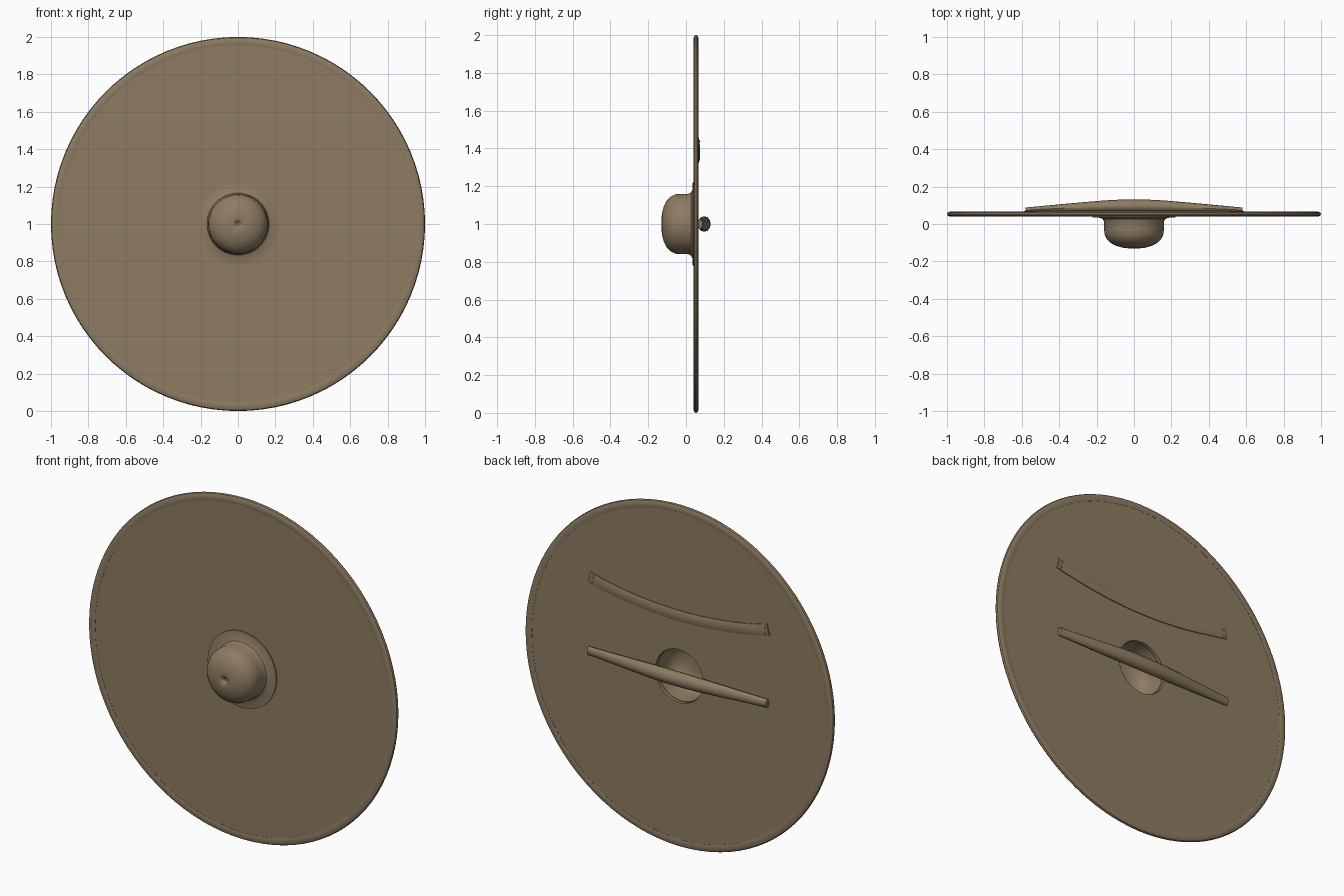
import bpy, bmesh, math

if "Cube" in bpy.data.objects:
    bpy.data.objects.remove(bpy.data.objects["Cube"])

# Single brown colour for the whole shield
brown = bpy.data.materials.new("worn_brown")
brown.diffuse_color = (0.27, 0.2, 0.122, 1)
brown.use_nodes = True
brown.node_tree.nodes["Principled BSDF"].inputs["Base Color"].default_value = brown.diffuse_color

CZ = 1.0  # height of the shield centre


def finish(bm, name, angle=35):
    bmesh.ops.remove_doubles(bm, verts=bm.verts, dist=1e-5)
    bmesh.ops.recalc_face_normals(bm, faces=bm.faces)
    me = bpy.data.meshes.new(name)
    bm.to_mesh(me)
    bm.free()
    ob = bpy.data.objects.new(name, me)
    bpy.context.collection.objects.link(ob)
    me.materials.append(brown)
    bpy.ops.object.select_all(action='DESELECT')
    ob.select_set(True)
    bpy.context.view_layer.objects.active = ob
    bpy.ops.object.shade_smooth_by_angle(angle=math.radians(angle))
    return ob


def lathe(name, profile, n, closed=True):
    """Spin (radius, y) points around the y axis through the shield centre."""
    bm = bmesh.new()
    rings = []
    for i in range(n):
        a = 2 * math.pi * i / n
        rings.append([bm.verts.new((r * math.cos(a), y, CZ + r * math.sin(a)))
                      for r, y in profile])
    m = len(profile)
    for i in range(n):
        p, q = rings[i], rings[(i + 1) % n]
        for j in range(m if closed else m - 1):
            k = (j + 1) % m
            bm.faces.new((p[j], p[k], q[k], q[j]))
    return finish(bm, name)


def loft(name, sections, angle=35):
    """Skin a list of closed sections and cap both ends."""
    bm = bmesh.new()
    rings = [[bm.verts.new(c) for c in s] for s in sections]
    n = len(rings[0])
    for p, q in zip(rings, rings[1:]):
        for j in range(n):
            k = (j + 1) % n
            bm.faces.new((p[j], p[k], q[k], q[j]))
    bm.faces.new(rings[0])
    bm.faces.new(rings[-1])
    return finish(bm, name, angle)


# Board with a central hand hole
lathe("board", [(0.155, 0.043), (0.97, 0.043), (0.97, 0.063), (0.155, 0.063)], 96)

# Rounded rim binding
lathe("rim", [(0.955, 0.042), (0.965, 0.040), (0.985, 0.040), (0.996, 0.045),
              (1.0, 0.053), (0.996, 0.061), (0.985, 0.066), (0.965, 0.066),
              (0.955, 0.064)], 96)

# Hollow domed boss with flange and small dimple
lathe("boss", [(0, -0.112), (0.008, -0.114), (0.018, -0.126), (0.03, -0.13),
               (0.06, -0.127), (0.095, -0.117), (0.125, -0.101), (0.146, -0.08),
               (0.157, -0.056), (0.16, -0.03), (0.16, 0.012), (0.166, 0.026),
               (0.18, 0.033), (0.222, 0.036), (0.222, 0.044), (0.152, 0.044),
               (0.15, -0.03), (0.146, -0.055), (0.136, -0.075), (0.115, -0.093),
               (0.085, -0.107), (0.05, -0.115), (0, -0.106)], 48, closed=False)

# Tapered hand grip across the hole: (x, outer y, half height)
half = [(0, 0.131, 0.041), (0.08, 0.130, 0.041), (0.16, 0.126, 0.039),
        (0.28, 0.116, 0.035), (0.42, 0.103, 0.030), (0.58, 0.088, 0.025)]
stations = [(-x, y, h) for x, y, h in reversed(half[1:])] + half
grip = []
for x, y1, h in stations:
    y0 = 0.062
    mid, ry = (y0 + y1) / 2, (y1 - y0) / 2
    grip.append([(x, mid + ry * math.sin(2 * math.pi * i / 12),
                  CZ + h * math.cos(2 * math.pi * i / 12)) for i in range(12)])
loft("hand_grip", grip, 40)


# Sagging arm strap, slightly domed, flat at its ends
def strap_z(x):
    return 1.355 + 0.07 * (x / 0.58) ** 2


strap = []
N = 24
for i in range(N + 1):
    x = -0.58 + 1.16 * i / N
    slope = 2 * 0.07 * x / 0.58 ** 2
    ln = math.hypot(1, slope)
    tx, tz = -slope / ln, 1 / ln
    flat = abs(x) > 0.53
    w = 0.034 if flat else 0.031
    dome = 0.070 if flat else 0.073
    strap.append([(x + o * w * tx, y, strap_z(x) + o * w * tz)
                  for o, y in ((-1, 0.061), (-1, 0.068), (-0.5, dome),
                               (0.5, dome), (1, 0.068), (1, 0.061))])
loft("arm_strap", strap)

# Rivets, two at each strap end
for side in (-1, 1):
    for k, dz in enumerate((-0.017, 0.017)):
        bm = bmesh.new()
        bmesh.ops.create_uvsphere(bm, u_segments=10, v_segments=6, radius=0.008)
        x = side * 0.56
        for v in bm.verts:
            v.co = (v.co.x + x - side * dz * 0.24, v.co.y * 0.6 + 0.07,
                    v.co.z + strap_z(x) + dz)
        finish(bm, "rivet_%s_%d" % ("left" if side < 0 else "right", k), 60)
